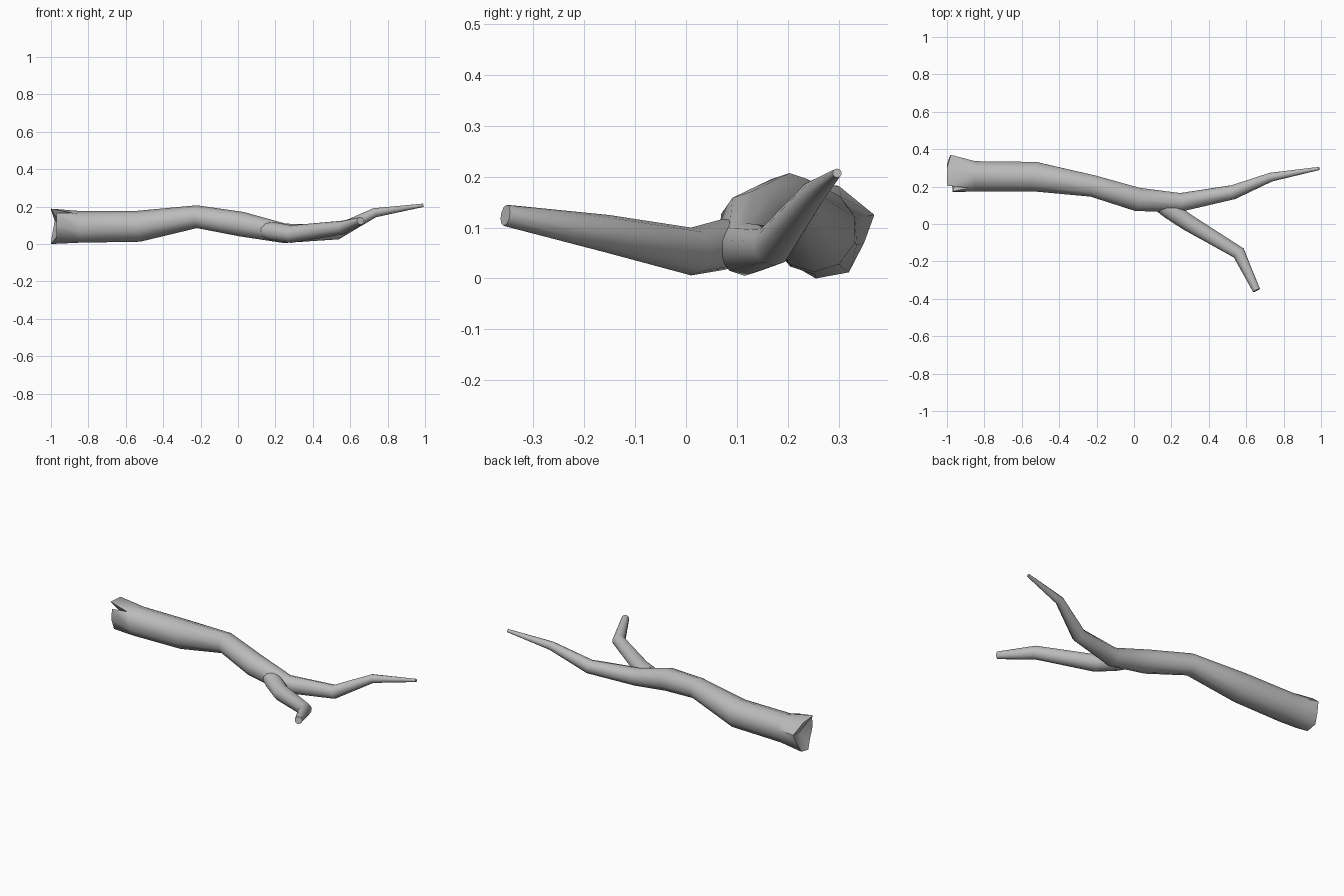
import bpy, bmesh, math
from mathutils import Vector

cube = bpy.data.objects.get("Cube")
if cube:
    bpy.data.objects.remove(cube, do_unlink=True)

SIDES = 10

bark = bpy.data.materials.new("grey_bark")
bark.use_nodes = True
GREY = (0.5, 0.5, 0.5, 1)
bark.diffuse_color = GREY
bark.node_tree.nodes["Principled BSDF"].inputs["Base Color"].default_value = GREY


def ring_points(path, i):
    """Circle of points square to the path at one of its stations."""
    centre = Vector(path[i][:3])
    ahead = Vector(path[min(i + 1, len(path) - 1)][:3])
    behind = Vector(path[max(i - 1, 0)][:3])
    into = (centre - behind).normalized()
    out = (ahead - centre).normalized()
    along = (into + out).normalized()
    side = Vector((0, 0, 1)).cross(along).normalized()
    up = along.cross(side)
    angles = [math.tau * (k + 0.5) / SIDES for k in range(SIDES)]
    return [centre + path[i][3] * (side * math.cos(a) + up * math.sin(a)) for a in angles]


def limb(name, path, end_ring=None, hollow=None):
    """Tapered tube through stations of x, y, z, radius, with an optional broken end."""
    bm = bmesh.new()
    rings = [ring_points(path, i) for i in range(len(path))]
    if end_ring:
        rings.insert(0, end_ring)
    rings = [[bm.verts.new(p) for p in ring] for ring in rings]
    for a, b in zip(rings, rings[1:]):
        for k in range(SIDES):
            n = (k + 1) % SIDES
            bm.faces.new((a[k], a[n], b[n], b[k]))
    if hollow:
        tip = bm.verts.new(hollow)
        for k in range(SIDES):
            bm.faces.new((rings[0][k], rings[0][(k + 1) % SIDES], tip))
    else:
        bm.faces.new(rings[0])
    bm.faces.new(rings[-1])
    bmesh.ops.recalc_face_normals(bm, faces=bm.faces)
    mesh = bpy.data.meshes.new(name)
    bm.to_mesh(mesh)
    bm.free()
    mesh.materials.append(bark)
    obj = bpy.data.objects.new(name, mesh)
    bpy.context.collection.objects.link(obj)
    bpy.ops.object.select_all(action="DESELECT")
    obj.select_set(True)
    bpy.context.view_layer.objects.active = obj
    bpy.ops.object.shade_smooth_by_angle(angle=math.radians(45))
    return obj


# Broken butt end, flared, with a split on the upper front
broken_end = [Vector(p) for p in (
    (-0.98, 0.37, 0.125), (-1, 0.3, 0.182), (-1, 0.205, 0.189), (-0.88, 0.192, 0.165),
    (-0.97, 0.175, 0.165), (-0.97, 0.17, 0.1), (-0.97, 0.195, 0.035), (-1, 0.255, 0),
    (-1, 0.32, 0.012), (-0.99, 0.35, 0.07))]

# Main stem
limb("main_branch", [
    (-0.85, 0.255, 0.092, 0.085),
    (-0.53, 0.253, 0.095, 0.083),
    (-0.22, 0.203, 0.146, 0.061),
    (0.02, 0.131, 0.106, 0.066),
    (0.25, 0.116, 0.057, 0.052),
    (0.53, 0.17, 0.064, 0.04),
    (0.73, 0.25, 0.167, 0.025),
    (0.99, 0.297, 0.207, 0.009),
], broken_end, (-0.94, 0.26, 0.09))

# Forked twig
limb("side_branch", [
    (0.13, 0.11, 0.075, 0.04),
    (0.19, 0.075, 0.067, 0.05),
    (0.285, 0.01, 0.053, 0.047),
    (0.56, -0.155, 0.088, 0.037),
    (0.655, -0.355, 0.124, 0.021),
])
